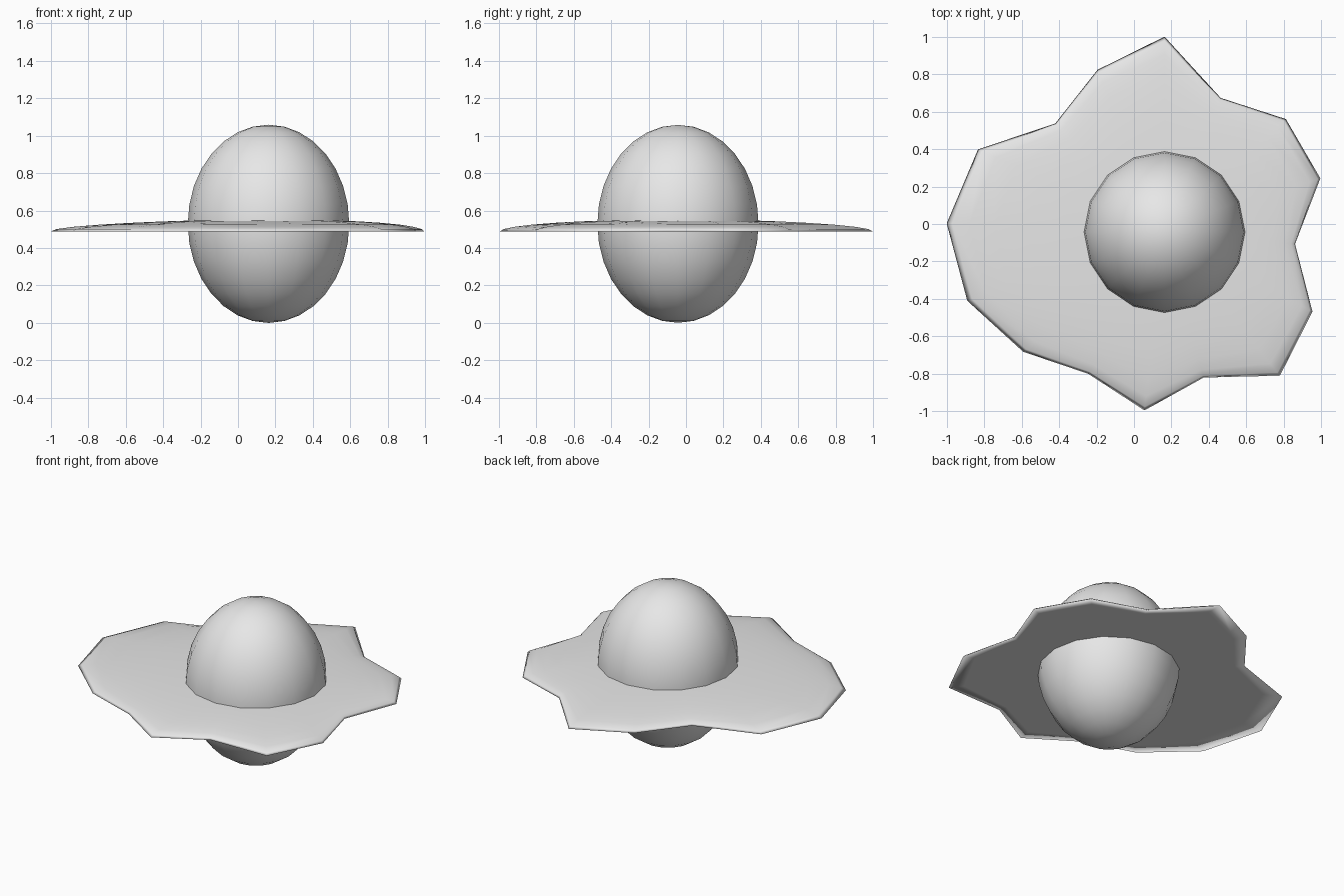
import bpy, bmesh, math
from mathutils import Vector

if "Cube" in bpy.data.objects:
    bpy.data.objects.remove(bpy.data.objects["Cube"])

CENTRE = Vector((0.163, -0.043))
BASE, RISE = 0.488, 0.065

# single plain colour
grey = bpy.data.materials.new("light_grey")
grey.diffuse_color = (0.8, 0.8, 0.8, 1)
grey.use_nodes = True
grey.node_tree.nodes["Principled BSDF"].inputs["Base Color"].default_value = grey.diffuse_color


def finish(bm, name):
    bmesh.ops.recalc_face_normals(bm, faces=bm.faces)
    for f in bm.faces:
        f.smooth = True
    me = bpy.data.meshes.new(name)
    bm.to_mesh(me)
    bm.free()
    me.materials.append(grey)
    ob = bpy.data.objects.new(name, me)
    bpy.context.collection.objects.link(ob)
    return ob


# yolk: 16-sided sphere stretched upwards
bm = bmesh.new()
bmesh.ops.create_uvsphere(bm, u_segments=16, v_segments=16, radius=1)
for v in bm.verts:
    v.co = Vector((v.co.x * 0.431 + CENTRE.x, v.co.y * 0.431 + CENTRE.y,
                   v.co.z * 0.529 + 0.529))
finish(bm, "egg_yolk")

# egg white: thin flat-bottomed dome with an irregular 16-point rim
rim = [(0.995, 0.244), (0.811, 0.560), (0.463, 0.673), (0.163, 1.0),
       (-0.195, 0.823), (-0.42, 0.537), (-0.833, 0.398), (-1.0, 0.003),
       (-0.89, -0.41), (-0.592, -0.682), (-0.244, -0.80), (0.056, -0.995),
       (0.372, -0.82), (0.779, -0.81), (0.953, -0.468), (0.86, -0.107)]
offsets = [Vector(p) - CENTRE for p in rim]
mean = sum(o.length for o in offsets) / len(offsets)
n = len(offsets)
bm = bmesh.new()


def add_ring(scale, keep, z):
    # keep = how much of the rim's irregularity remains in this ring
    pts = [(o.normalized() * mean).lerp(o, keep) * scale + CENTRE
           for o in offsets]
    return [bm.verts.new((p.x, p.y, z)) for p in pts]


def bridge(a, b):
    for j in range(n):
        k = (j + 1) % n
        bm.faces.new((a[j], a[k], b[k], b[j]))


def close(ring, z):
    tip = bm.verts.new((CENTRE.x, CENTRE.y, z))
    for j in range(n):
        bm.faces.new((ring[j], ring[(j + 1) % n], tip))


# domed upper side
angles = [math.radians(11.25 * i) for i in range(8)]
rings = [add_ring(math.cos(a), math.cos(a) ** 2, BASE + RISE * math.sin(a))
         for a in angles]
for lo, hi in zip(rings, rings[1:]):
    bridge(lo, hi)
close(rings[-1], BASE + RISE)

# flat underside
inner = add_ring(0.91, 0.85, BASE)
middle = add_ring(0.6, 0.4, BASE)
bridge(rings[0], inner)
bridge(inner, middle)
close(middle, BASE)
finish(bm, "egg_white")
